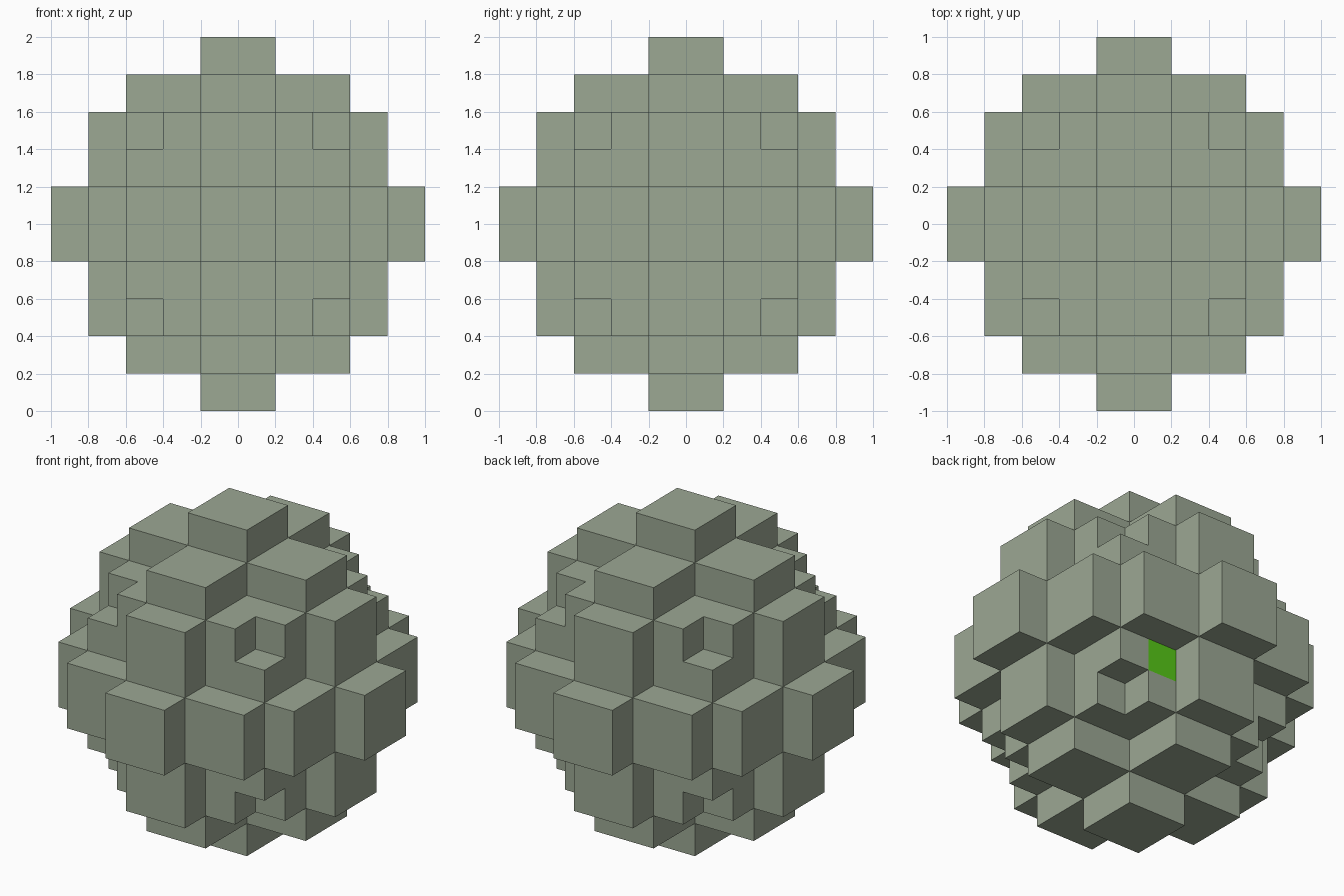
import bpy
import bmesh
import math
from mathutils import Vector

cube = bpy.data.objects.get("Cube")
if cube:
    bpy.data.objects.remove(cube, do_unlink=True)

U = 0.2  # edge of one block
AXES = [Vector(v) for v in ((1, 0, 0), (-1, 0, 0), (0, 1, 0),
                            (0, -1, 0), (0, 0, 1), (0, 0, -1))]


def material(name, color):
    mat = bpy.data.materials.new(name)
    mat.use_nodes = True
    mat.diffuse_color = color
    bsdf = next(n for n in mat.node_tree.nodes if n.type == "BSDF_PRINCIPLED")
    bsdf.inputs["Base Color"].default_value = color
    bsdf.inputs["Roughness"].default_value = 0.8
    return mat


def filled(cell):
    """Blocky ball: three crossing slabs and bars around a notched cube."""
    s, m, l = sorted(abs(c + 0.5) for c in cell)  # distances of block centre
    core = l < 3 and s < 2                        # cube without its 8 corners
    slab = s < 1 and m < 3 and l < 4
    bar = m < 1 and l < 5
    return core or slab or bar


# Outer skin: one square for every exposed block side
bm = bmesh.new()
green_cell = (1, 2, -2)
span = range(-5, 5)
for cell in ((x, y, z) for x in span for y in span for z in span):
    if not filled(cell):
        continue
    for n in AXES:
        if filled(Vector(cell) + n):
            continue
        centre = Vector(cell) + Vector((0.5, 0.5, 0.5)) + n * 0.5
        a = Vector((n.y, n.z, n.x)) * 0.5
        b = n.cross(a)
        corners = [centre + a + b, centre - a + b, centre - a - b, centre + a - b]
        face = bm.faces.new([bm.verts.new(c * U + Vector((0, 0, 1))) for c in corners])
        face.material_index = int(cell == green_cell)

# Weld, then join flat neighbours of the same colour
bmesh.ops.remove_doubles(bm, verts=bm.verts, dist=0.001)
bmesh.ops.dissolve_limit(bm, angle_limit=math.radians(1), verts=bm.verts,
                         edges=bm.edges, delimit={"MATERIAL"})

mesh = bpy.data.meshes.new("blocky_ball")
bm.to_mesh(mesh)
bm.free()
mesh.materials.append(material("grey_green", (0.333, 0.392, 0.296, 1)))
mesh.materials.append(material("bright_green", (0.096, 0.58, 0.0086, 1)))
ball = bpy.data.objects.new("blocky_ball", mesh)
bpy.context.collection.objects.link(ball)
